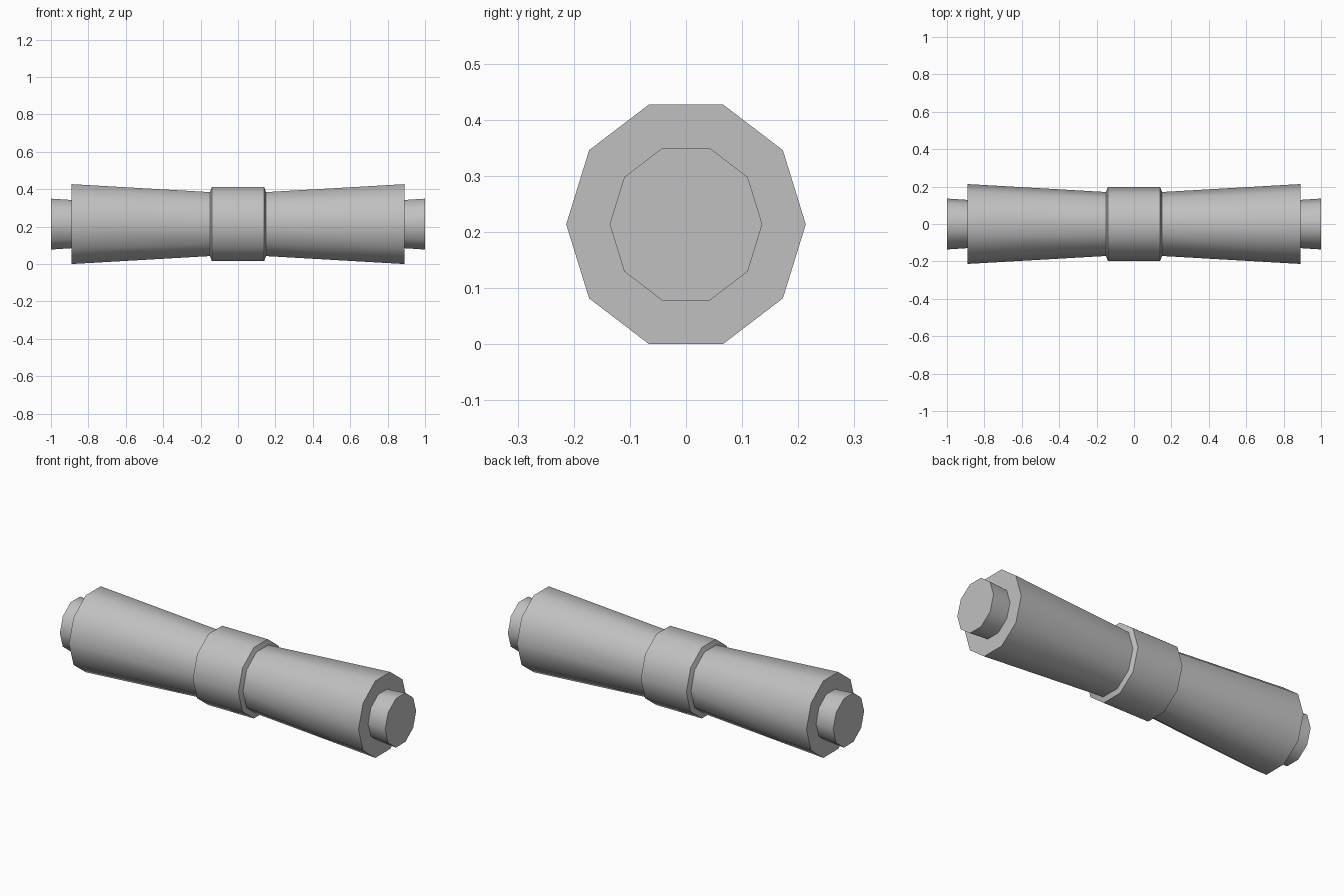
import bpy, bmesh
from math import pi, sin, cos, radians

if "Cube" in bpy.data.objects:
    bpy.data.objects.remove(bpy.data.objects["Cube"], do_unlink=True)

SIDES = 10
STRETCH = 1 / sin(radians(72))   # makes the ten-sided section as tall as it is wide
AXIS_Z = 0.2135

grey = bpy.data.materials.new("light grey")
grey.use_nodes = True
COLOR = (0.53, 0.53, 0.53, 1)
grey.diffuse_color = COLOR
grey.node_tree.nodes["Principled BSDF"].inputs["Base Color"].default_value = COLOR


def lathe(name, profile):
    """Turn (x, radius) points, ordered from -x to +x, around the long axis."""
    bm = bmesh.new()
    rings = []
    for x, r in profile:
        angles = [2 * pi * i / SIDES for i in range(SIDES)]
        rings.append([bm.verts.new((x, r * cos(a), AXIS_Z + r * STRETCH * sin(a)))
                      for a in angles])
    for a, b in zip(rings, rings[1:]):
        for i in range(SIDES):
            j = (i + 1) % SIDES
            bm.faces.new((a[i], a[j], b[j], b[i]))
    # Flat caps only on the outermost ends
    if profile[0][0] <= -1:
        bm.faces.new(rings[0][::-1])
    if profile[-1][0] >= 1:
        bm.faces.new(rings[-1])
    bmesh.ops.recalc_face_normals(bm, faces=bm.faces)
    mesh = bpy.data.meshes.new(name)
    bm.to_mesh(mesh)
    bm.free()
    mesh.materials.append(grey)
    obj = bpy.data.objects.new(name, mesh)
    bpy.context.collection.objects.link(obj)
    bpy.ops.object.select_all(action="DESELECT")
    obj.select_set(True)
    bpy.context.view_layer.objects.active = obj
    bpy.ops.object.shade_smooth_by_angle(angle=radians(45))
    return obj


# Flared barrels with their end shoulders, and the end pegs, on both sides
barrel = [(0.15, 0.171), (0.89, 0.2135), (0.89, 0.129)]
peg = [(0.89, 0.129), (1.0, 0.136)]
for side, s in (("left", 1), ("right", -1)):
    for part, points in (("barrel", barrel), ("end_peg", peg)):
        lathe(f"{part}_{side}", [(s * x, r) for x, r in points][::s])

# Central collar with chamfered rims
lathe("collar", [(-0.15, 0.171), (-0.14, 0.197), (0.14, 0.197), (0.15, 0.171)])
